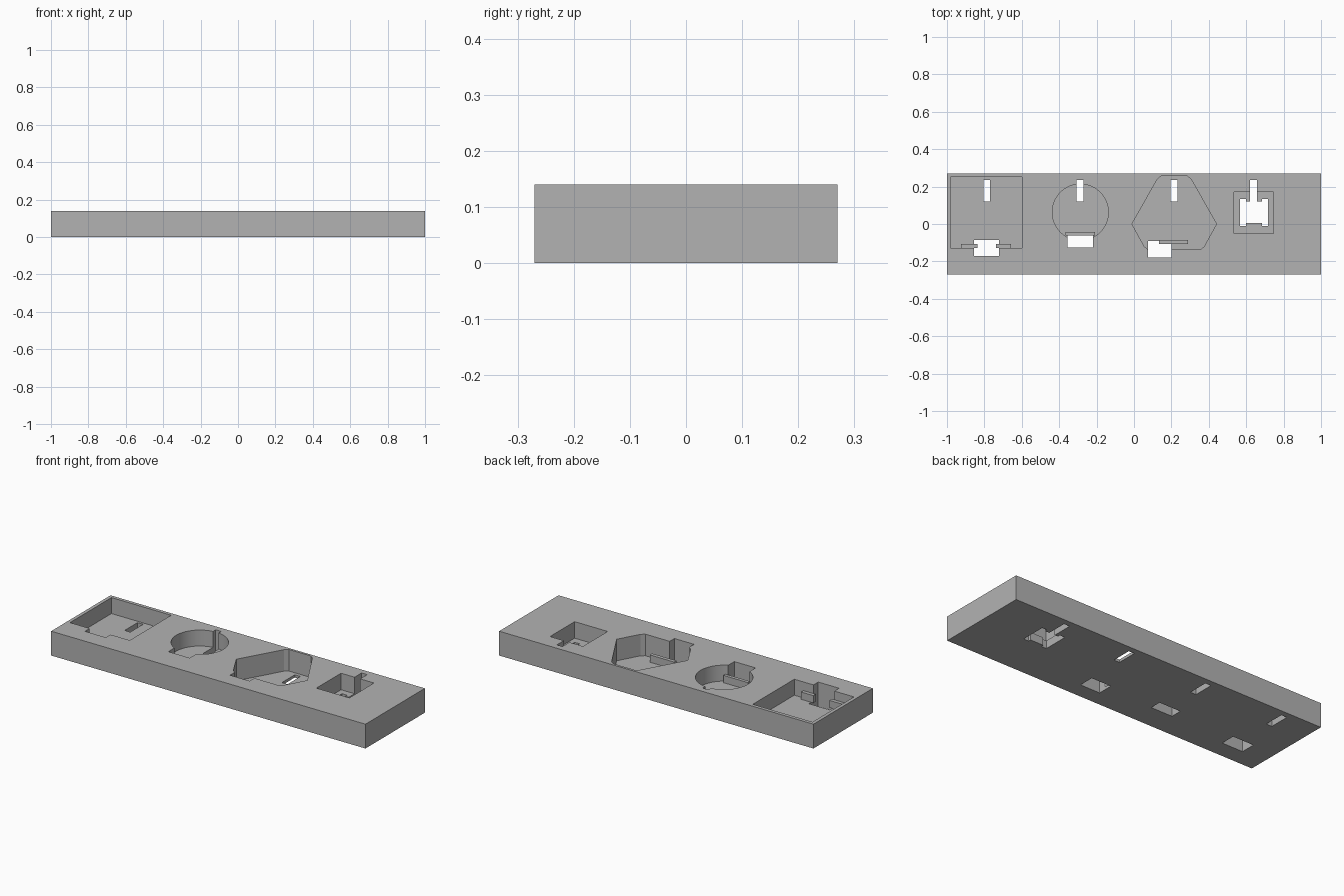
import bpy, bmesh, math

cube = bpy.data.objects.get("Cube")
if cube:
    bpy.data.objects.remove(cube, do_unlink=True)

grey = bpy.data.materials.new("plain grey")
grey.use_nodes = True
grey.diffuse_color = (0.45, 0.45, 0.45, 1)
grey.node_tree.nodes["Principled BSDF"].inputs["Base Color"].default_value = (0.45, 0.45, 0.45, 1)

TOP = 0.14
ABOVE, BELOW = TOP + 0.05, -0.05


def prism(name, outline, z0, z1):
    """Extrude a counter-clockwise outline from z0 to z1."""
    bm = bmesh.new()
    face = bm.faces.new([bm.verts.new((x, y, z0)) for x, y in outline])
    ext = bmesh.ops.extrude_face_region(bm, geom=[face])
    for v in ext["geom"]:
        if isinstance(v, bmesh.types.BMVert):
            v.co.z = z1
    bmesh.ops.recalc_face_normals(bm, faces=bm.faces)
    mesh = bpy.data.meshes.new(name)
    bm.to_mesh(mesh)
    bm.free()
    mesh.materials.append(grey)
    obj = bpy.data.objects.new(name, mesh)
    bpy.context.collection.objects.link(obj)
    return obj


def rect(x0, x1, y0, y1):
    return [(x0, y0), (x1, y0), (x1, y1), (x0, y1)]


tray = prism("tray", rect(-1, 1, -0.27, 0.27), 0, TOP)


def cut(outline, floor=BELOW):
    """Remove an outline from the tray, from the top down to floor."""
    cutter = prism("cutter", outline, floor, ABOVE)
    cutter.hide_render = True
    mod = tray.modifiers.new("cut", "BOOLEAN")
    mod.operation, mod.solver, mod.object = "DIFFERENCE", "EXACT", cutter
    bpy.context.view_layer.objects.active = tray
    bpy.ops.object.modifier_apply(modifier=mod.name)
    bpy.data.objects.remove(cutter, do_unlink=True)


# Pockets: square, round, six-sided with clipped corners, small square
SHALLOW, DEEP = 0.048, 0.016
cut(rect(-0.98, -0.6, -0.127, 0.25), SHALLOW)
cut([(-0.287 + 0.15 * math.cos(a), 0.063 + 0.15 * math.sin(a))
     for a in (math.tau * i / 64 for i in range(64))], SHALLOW)
cx = 0.215
right = [(0.14, -0.137), (0.16, -0.12), (0.226, 0), (0.09, 0.24), (0.07, 0.256)]
cut([(cx + x, y) for x, y in right] + [(cx - x, y) for x, y in reversed(right)], DEEP)
cut(rect(0.535, 0.745, -0.052, 0.172), 0.045)

# Narrow slots through the back of each pocket
for x in (-0.787, -0.289, 0.214, 0.639):
    cut(rect(x - 0.018, x + 0.018, 0.119, 0.236))

# Wide openings through the front of the large pockets
cut(rect(-0.855, -0.722, -0.17, -0.085))
cut(rect(-0.355, -0.219, -0.126, -0.061))
cut(rect(0.075, 0.2, -0.18, -0.092))

# H-shaped opening in the small pocket
h = [(0.567, -0.01), (0.6, -0.01), (0.6, 0.005), (0.684, 0.005), (0.684, -0.01), (0.716, -0.01)]
cut(h + [(x, 0.125 - y) for x, y in reversed(h)])

# Retaining bars on the pocket floors
bars = {
    "square_bar_right": (rect(-0.925, -0.838, -0.127, -0.106), SHALLOW),
    "square_bar_left": (rect(-0.737, -0.658, -0.127, -0.106), SHALLOW),
    "round_bar": (rect(-0.365, -0.209, -0.061, -0.042), SHALLOW),
    "six_sided_bar": (rect(0.135, 0.29, -0.106, -0.085), DEEP),
}
for name, (outline, z) in bars.items():
    prism(name, outline, z, z + 0.042)

# Smooth the round wall, keep the edges sharp
bpy.ops.object.select_all(action="DESELECT")
tray.select_set(True)
bpy.context.view_layer.objects.active = tray
bpy.ops.object.shade_smooth_by_angle(angle=math.radians(20))
